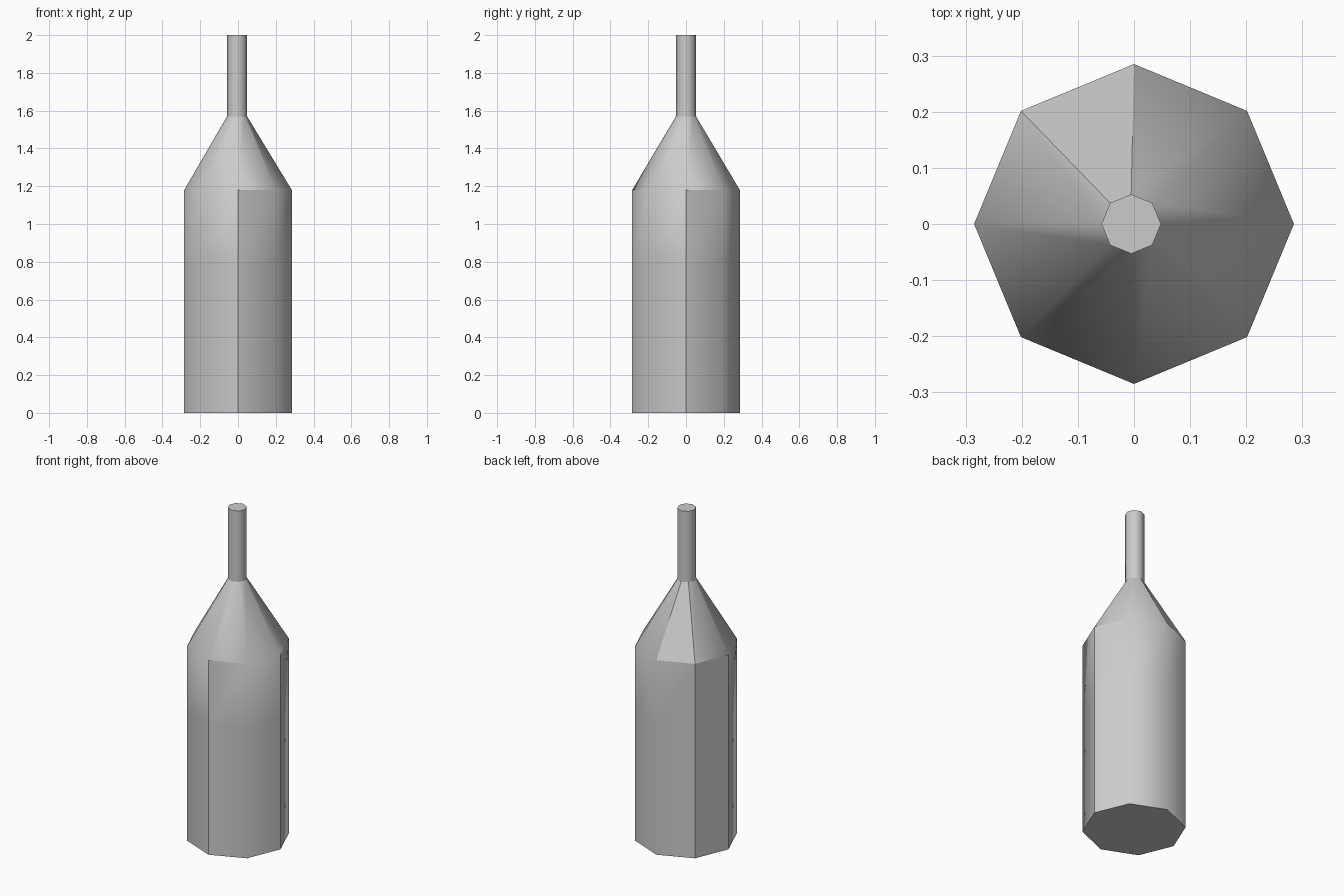
import bpy, bmesh
from math import cos, sin, tau

old = bpy.data.objects.get("Cube")
if old:
    bpy.data.objects.remove(old, do_unlink=True)

# Single grey finish
grey = bpy.data.materials.new("matte grey")
grey.use_nodes = True
colour = (0.6, 0.6, 0.6, 1)
grey.diffuse_color = colour
grey.node_tree.nodes["Principled BSDF"].inputs["Base Color"].default_value = colour

SIDES = 8
# Profile: radius, height, sideways shift of the slightly off-centre neck
profile = [(0.285, 0, 0), (0.285, 0.4, 0), (0.285, 0.79, 0), (0.285, 1.18, 0),
           (0.053, 1.57, -0.005), (0.053, 2, -0.005)]
SHOULDER, NECK = 3, 4

# Bottle: eight-sided rings joined from base to lip
bm = bmesh.new()
rings = [[bm.verts.new((shift + r * cos(tau * i / SIDES), r * sin(tau * i / SIDES), z))
          for i in range(SIDES)] for r, z, shift in profile]
for low, high in zip(rings, rings[1:]):
    for i in range(SIDES):
        j = (i + 1) % SIDES
        bm.faces.new((low[i], low[j], high[j], high[i]))
base = bm.faces.new(rings[0][::-1])
lip = bm.faces.new(rings[-1])
for face in bm.faces:
    face.smooth = True

def crease(a, b):
    bm.edges.get((a, b)).smooth = False

# Hard rims at base, neck and lip
for ring in (rings[0], rings[NECK], rings[-1]):
    for i in range(SIDES):
        crease(ring[i], ring[(i + 1) % SIDES])

# Hard body corners, the rest stay soft
for i in (0, 3, 4, 6):
    for level in range(SHOULDER):
        crease(rings[level][i], rings[level + 1][i])

# Hard shoulder facets at the back, and the shoulder rim beside them
for i in (2, 3):
    crease(rings[SHOULDER][i], rings[NECK][i])
for i in (0, 2, 3, 6):
    crease(rings[SHOULDER][i], rings[SHOULDER][i + 1])

mesh = bpy.data.meshes.new("bottle")
bm.to_mesh(mesh)
bm.free()
mesh.materials.append(grey)
bpy.context.collection.objects.link(bpy.data.objects.new("bottle", mesh))
